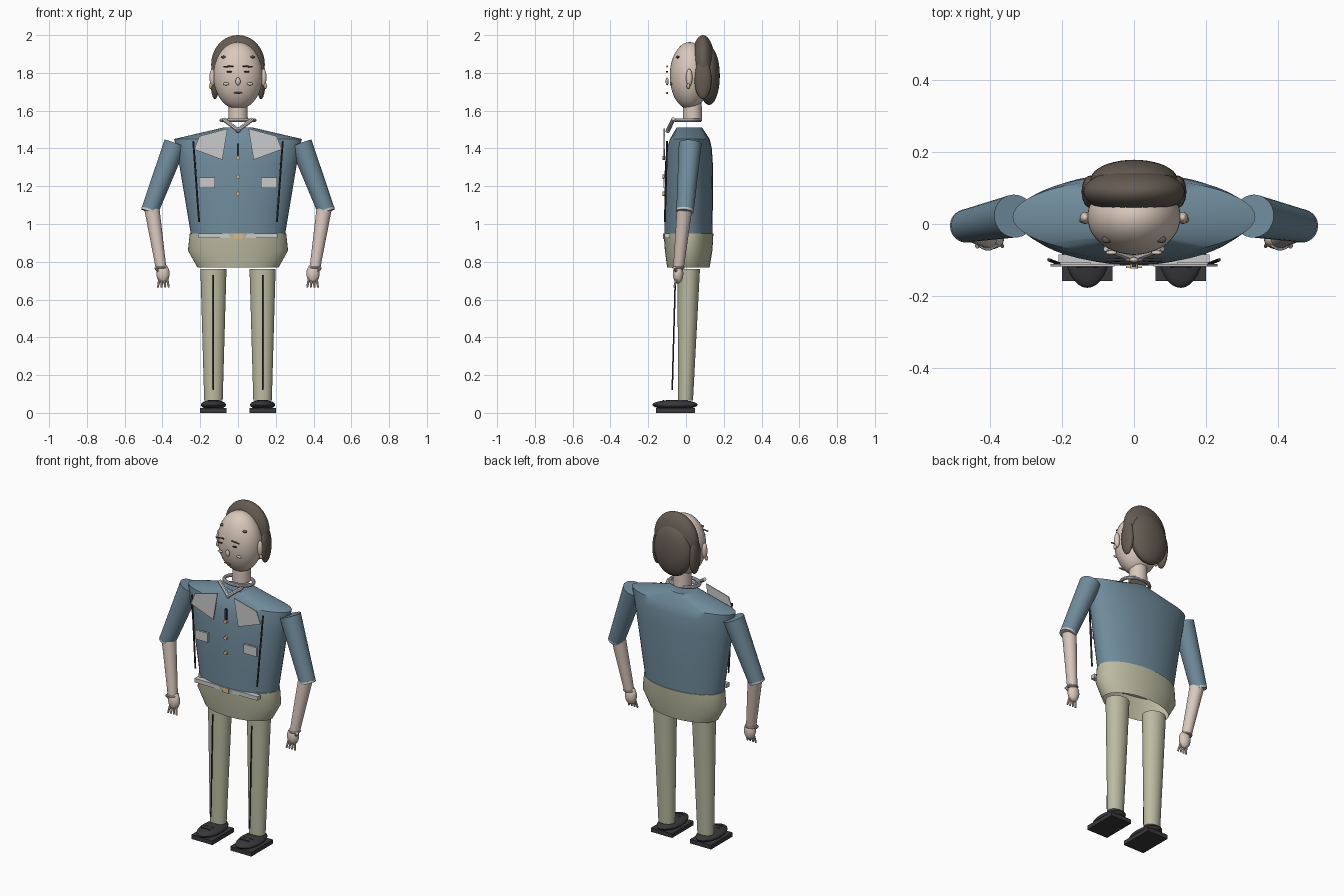
import bpy, bmesh
from math import sin, cos, pi, radians
from mathutils import Vector, Matrix

if "Cube" in bpy.data.objects:
    bpy.data.objects.remove(bpy.data.objects["Cube"])


def material(name, rgb):
    m = bpy.data.materials.new(name)
    m.diffuse_color = (*rgb, 1)
    m.use_nodes = True
    m.node_tree.nodes["Principled BSDF"].inputs["Base Color"].default_value = m.diffuse_color
    return m


SKIN = material("skin", (0.70, 0.58, 0.50))
BLUE = material("blue_cloth", (0.16, 0.26, 0.33))
KHAKI = material("khaki_cloth", (0.50, 0.50, 0.36))
HAIR = material("brown_hair", (0.13, 0.105, 0.085))
DARK = material("dark", (0.04, 0.04, 0.045))
WHITE = material("off_white", (0.75, 0.75, 0.72))
GOLD = material("gold", (0.70, 0.50, 0.25))
LIP = material("lip", (0.35, 0.18, 0.16))


def finish(name, bm, mat):
    bmesh.ops.recalc_face_normals(bm, faces=bm.faces)
    me = bpy.data.meshes.new(name)
    bm.to_mesh(me)
    bm.free()
    me.materials.append(mat)
    ob = bpy.data.objects.new(name, me)
    bpy.context.collection.objects.link(ob)
    return ob


def ellipsoid(name, c, r, mat, seg=32):
    bm = bmesh.new()
    bmesh.ops.create_uvsphere(bm, u_segments=seg, v_segments=seg // 2, radius=1,
                              matrix=Matrix.Translation(c) @ Matrix.Diagonal((*r, 1)))
    return finish(name, bm, mat)


def box(name, c, size, mat):
    bm = bmesh.new()
    bmesh.ops.create_cube(bm, size=1, matrix=Matrix.Translation(c) @ Matrix.Diagonal((*size, 1)))
    return finish(name, bm, mat)


def tube(name, p, q, r1, r2, mat, seg=24):
    p, q = Vector(p), Vector(q)
    rot = Vector((0, 0, 1)).rotation_difference(q - p).to_matrix().to_4x4()
    bm = bmesh.new()
    bmesh.ops.create_cone(bm, cap_ends=True, segments=seg, radius1=r1, radius2=r2, depth=(q - p).length,
                          matrix=Matrix.Translation((p + q) / 2) @ rot)
    return finish(name, bm, mat)


def loft(name, rings, mat, cap_bottom=True, cap_top=True, cx=0, seg=48):
    """Stack of ellipses, each (z, x radius, front y, back y)."""
    bm = bmesh.new()
    loops = []
    for z, rx, y0, y1 in rings:
        loops.append([bm.verts.new((cx + rx * cos(2 * pi * i / seg),
                                    (y0 + y1) / 2 + (y1 - y0) / 2 * sin(2 * pi * i / seg), z))
                      for i in range(seg)])
    for a, b in zip(loops, loops[1:]):
        for i in range(seg):
            j = (i + 1) % seg
            bm.faces.new((a[i], a[j], b[j], b[i]))
    if cap_bottom:
        bm.faces.new(loops[0])
    if cap_top:
        bm.faces.new(loops[-1])
    return finish(name, bm, mat)


def ring(name, c, rx, ry, r, mat, seg=32, sides=10):
    bm = bmesh.new()
    v = [[bm.verts.new((c[0] + (rx + r * cos(2 * pi * j / sides)) * cos(2 * pi * i / seg),
                        c[1] + (ry + r * cos(2 * pi * j / sides)) * sin(2 * pi * i / seg),
                        c[2] + r * sin(2 * pi * j / sides))) for j in range(sides)] for i in range(seg)]
    for i in range(seg):
        for j in range(sides):
            k, m = (i + 1) % seg, (j + 1) % sides
            bm.faces.new((v[i][j], v[k][j], v[k][m], v[i][m]))
    return finish(name, bm, mat)


def panel(name, pts, y, thick, mat):
    """Flat outline in x/z, extruded backwards."""
    bm = bmesh.new()
    f = bm.faces.new([bm.verts.new((x, y, z)) for x, z in pts])
    ext = bmesh.ops.extrude_face_region(bm, geom=[f])["geom"]
    bmesh.ops.translate(bm, vec=(0, thick, 0), verts=[g for g in ext if isinstance(g, bmesh.types.BMVert)])
    return finish(name, bm, mat)


# Jacket body and hips
loft("jacket", [(0.95, 0.25, -0.115, 0.14), (1.10, 0.275, -0.115, 0.142), (1.32, 0.312, -0.112, 0.142),
                (1.40, 0.327, -0.10, 0.137), (1.45, 0.338, -0.085, 0.125), (1.51, 0.08, -0.05, 0.085)], BLUE)
loft("hips", [(0.77, 0.215, -0.10, 0.125), (0.86, 0.265, -0.112, 0.14), (0.95, 0.255, -0.118, 0.145)],
     KHAKI, cap_bottom=False)

# Head, neck and collar ring
loft("neck", [(1.545, 0.052, -0.017, 0.085), (1.64, 0.05, -0.015, 0.083)], SKIN)
ellipsoid("head", (0, 0.02, 1.785), (0.13, 0.106, 0.178), SKIN, 40)
ring("collar_ring", (0, 0.01, 1.549), 0.088, 0.063, 0.01, WHITE)

# Hair
ellipsoid("hair_cap", (0, 0.09, 1.845), (0.142, 0.063, 0.155), HAIR, 40)
ellipsoid("hair_back", (0, 0.122, 1.785), (0.122, 0.057, 0.155), HAIR, 40)

# Face features floating just in front of the head
ellipsoid("nose", (0, -0.1, 1.755), (0.013, 0.008, 0.021), SKIN, 16)
ellipsoid("mouth", (0, -0.1, 1.694), (0.025, 0.006, 0.005), LIP, 16)

# Jacket front details
box("neck_slit", (0, -0.115, 1.385), (0.012, 0.01, 0.08), DARK)
for z in (1.35, 1.25, 1.16):
    tube("button", (0, -0.112, z), (0, -0.124, z), 0.011, 0.011, GOLD, 16)
box("belt", (0, -0.1, 0.938), (0.42, 0.03, 0.024), WHITE)
box("buckle", (0, -0.114, 0.936), (0.045, 0.016, 0.03), GOLD)

for s, side in ((-1, "left"), (1, "right")):
    def nm(part):
        return f"{side}_{part}"

    # Face
    ellipsoid(nm("side_hair"), (s * 0.122, 0.09, 1.765), (0.024, 0.045, 0.105), HAIR, 24)
    ellipsoid(nm("ear"), (s * 0.136, 0.017, 1.775), (0.015, 0.017, 0.047), SKIN, 20)
    ellipsoid(nm("earring"), (s * 0.145, 0.012, 1.73), (0.009, 0.009, 0.015), GOLD, 12)
    ellipsoid(nm("temple_curl"), (s * 0.076, -0.043, 1.884), (0.014, 0.01, 0.007), HAIR, 16)
    ellipsoid(nm("eye"), (s * 0.047, -0.1, 1.806), (0.014, 0.006, 0.005), DARK, 16)
    ellipsoid(nm("cheek"), (s * 0.063, -0.08, 1.742), (0.016, 0.006, 0.008), SKIN, 16)
    tube(nm("eyebrow"), (s * 0.025, -0.1, 1.836), (s * 0.078, -0.1, 1.832), 0.004, 0.004, HAIR, 8)

    # Collar, lapel, pocket and seam
    tube(nm("collar_point"), (s * 0.078, -0.067, 1.555), (s * -0.008, -0.098, 1.49), 0.011, 0.011, WHITE, 8)
    panel(nm("lapel"), [(s * 0.055, 1.505), (s * 0.205, 1.465), (s * 0.232, 1.395), (s * 0.083, 1.34)],
          -0.118, 0.006, WHITE)
    box(nm("pocket_flap"), (s * 0.163, -0.112, 1.218), (0.085, 0.012, 0.055), WHITE)
    tube(nm("jacket_seam"), (s * 0.237, -0.1, 1.44), (s * 0.206, -0.112, 1.01), 0.005, 0.005, DARK, 8)

    # Arm
    tube(nm("sleeve"), (s * 0.333, 0.022, 1.425), (s * 0.467, -0.005, 1.07), 0.06, 0.046, BLUE, 32)
    tube(nm("sleeve_cuff"), (s * 0.465, -0.005, 1.076), (s * 0.469, -0.006, 1.064), 0.047, 0.046, WHITE, 32)
    tube(nm("forearm"), (s * 0.455, -0.008, 1.075), (s * 0.407, -0.04, 0.765), 0.04, 0.028, SKIN, 32)
    ring(nm("bracelet"), (s * 0.407, -0.04, 0.77), 0.029, 0.029, 0.005, WHITE, 24, 8)
    ellipsoid(nm("hand"), (s * 0.397, -0.042, 0.737), (0.035, 0.028, 0.052), SKIN, 24)
    for i in range(4):
        a = -0.024 + i * 0.016
        tube(nm("finger"), (s * (0.396 + a * 0.8), -0.05, 0.715), (s * (0.395 + a * 1.2), -0.062, 0.665),
             0.0075, 0.005, SKIN, 10)
    tube(nm("thumb"), (s * 0.42, -0.05, 0.75), (s * 0.438, -0.062, 0.768), 0.009, 0.007, SKIN, 10)

    # Leg with trouser crease
    loft(nm("leg"), [(0.065, 0.049, -0.042, 0.037), (0.762, 0.069, -0.045, 0.074)], KHAKI, cx=s * 0.13, seg=32)
    tube(nm("trouser_crease"), (s * 0.13, -0.056, 0.73), (s * 0.13, -0.073, 0.12), 0.004, 0.004, DARK, 8)

    # Shoe with sole and laces
    box(nm("sole"), (s * 0.13, -0.056, 0.0125), (0.14, 0.205, 0.025), DARK)
    ellipsoid(nm("shoe"), (s * 0.13, -0.058, 0.043), (0.066, 0.12, 0.026), DARK)
    for y in (-0.09, -0.12):
        tube(nm("lace"), (s * 0.13 - 0.03, y, 0.066), (s * 0.13 + 0.03, y, 0.066), 0.003, 0.003, DARK, 8)

# Smooth curved surfaces, keep hard edges
meshes = [o for o in bpy.context.scene.objects if o.type == "MESH"]
for o in meshes:
    o.select_set(True)
bpy.context.view_layer.objects.active = meshes[0]
bpy.ops.object.shade_smooth_by_angle(angle=radians(35))
